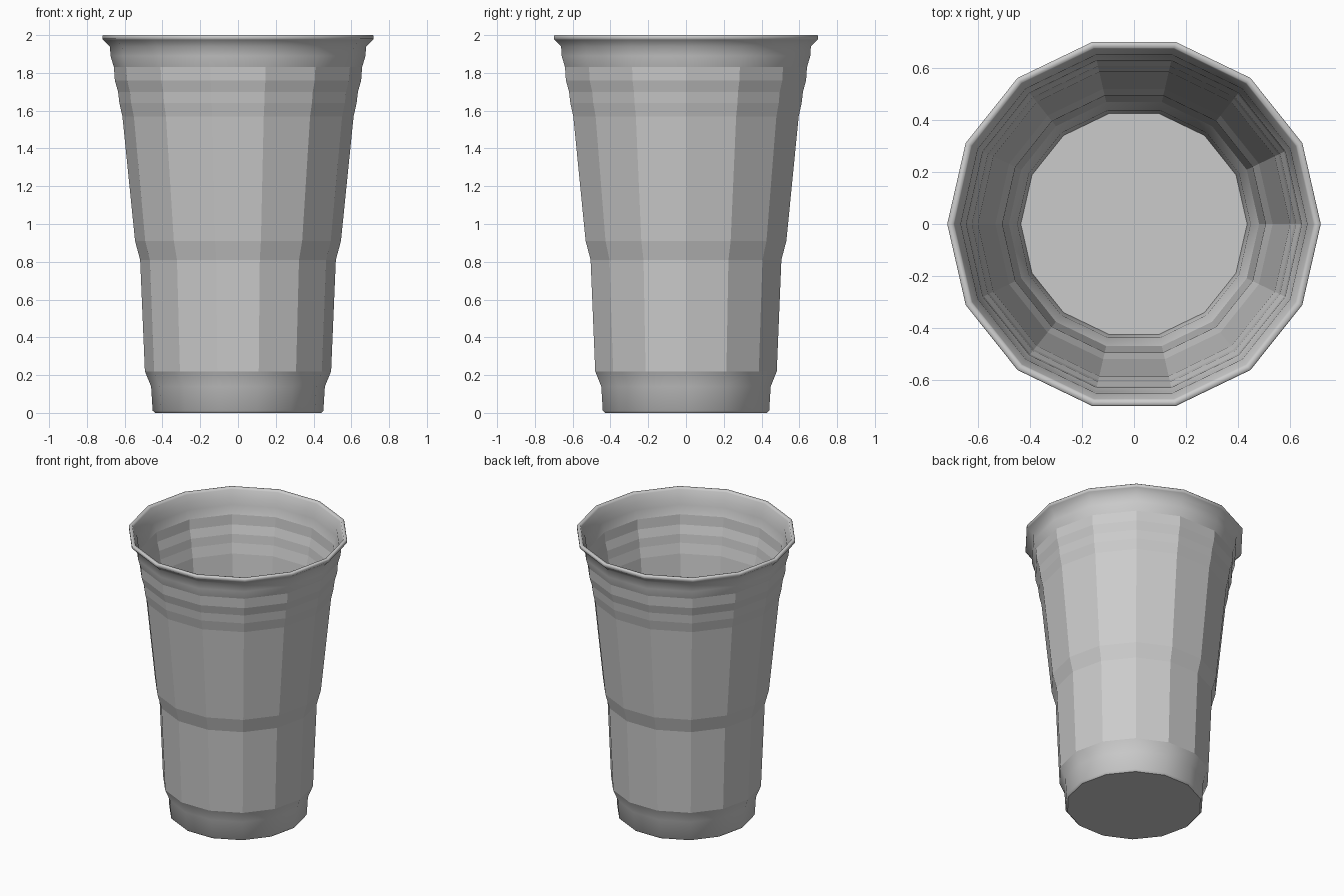
import bpy, bmesh
from math import cos, sin, tau

if "Cube" in bpy.data.objects:
    bpy.data.objects.remove(bpy.data.objects["Cube"])

SIDES = 14
WALL = 0.012

# Outer wall profile (radius, height), foot to rim
outer = [(0.44, 0.0), (0.452, 0.012), (0.46, 0.14), (0.493, 0.22),
         (0.518, 0.81), (0.545, 0.91), (0.612, 1.57), (0.628, 1.64),
         (0.635, 1.70), (0.652, 1.76), (0.657, 1.83), (0.675, 1.89),
         (0.678, 1.94), (0.713, 1.975)]
# Rolled lip
lip = [(0.718, 1.98), (0.718, 1.995), (0.714, 2.0), (0.695, 2.0), (0.69, 1.988)]
# Inner wall follows the outer one, down to the floor
inner = [(r - WALL, z) for r, z in reversed(outer[2:-1])] + [(0.435, 0.015)]
profile = outer + lip + inner

bm = bmesh.new()
rings = [[bm.verts.new((r * cos(tau * i / SIDES), r * sin(tau * i / SIDES), z))
          for i in range(SIDES)] for r, z in profile]

# Faceted bands in the middle, smooth foot and flared top
for a, b, (_, z0), (_, z1) in zip(rings, rings[1:], profile, profile[1:]):
    mid = (z0 + z1) / 2
    for i in range(SIDES):
        j = (i + 1) % SIDES
        face = bm.faces.new((a[i], a[j], b[j], b[i]))
        face.smooth = mid < 0.22 or mid > 1.83

# Underside and inside floor
bm.faces.new(list(reversed(rings[0])))
bm.faces.new(rings[-1])

# Crisp edges around floor and lip top
for edge in bm.edges:
    if len(edge.link_faces) == 2 and edge.calc_face_angle() > 0.8:
        edge.smooth = False

bmesh.ops.recalc_face_normals(bm, faces=bm.faces)
mesh = bpy.data.meshes.new("cup")
bm.to_mesh(mesh)
bm.free()
bpy.context.collection.objects.link(bpy.data.objects.new("cup", mesh))
